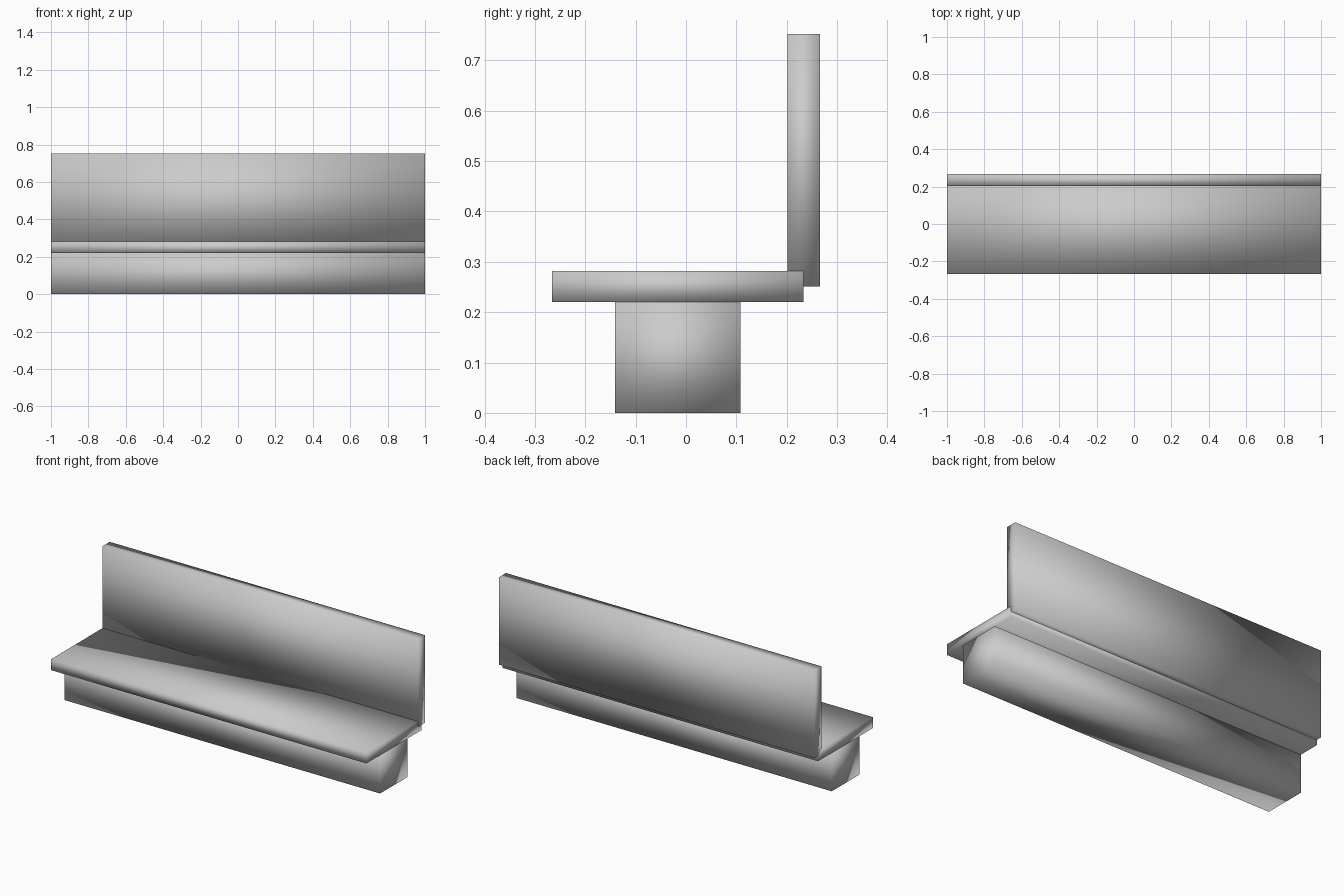
import bpy
from mathutils import Vector

if "Cube" in bpy.data.objects:
    bpy.data.objects.remove(bpy.data.objects["Cube"], do_unlink=True)

# Single grey finish
GREY = (0.6, 0.6, 0.6, 1.0)
grey = bpy.data.materials.new("plain grey")
grey.use_nodes = True
grey.diffuse_color = GREY
grey.node_tree.nodes["Principled BSDF"].inputs["Base Color"].default_value = GREY

LENGTH = 2.0


def slab(name, y_range, z_range):
    """Full-length smooth-shaded block spanning the given depth and height."""
    (y0, y1), (z0, z1) = y_range, z_range
    bpy.ops.mesh.primitive_cube_add(size=1, location=(0, (y0 + y1) / 2, (z0 + z1) / 2))
    obj = bpy.context.object
    obj.name = obj.data.name = name
    size = Vector((LENGTH, y1 - y0, z1 - z0))
    for v in obj.data.vertices:
        v.co = v.co * size
    obj.data.materials.append(grey)
    # Shading runs softly across every edge of the block
    bpy.ops.object.shade_smooth()
    return obj


# Plinth, overhanging seat, and upright back set into the seat's rear edge
slab("base", (-0.141, 0.108), (0.0, 0.22))
slab("seat", (-0.266, 0.233), (0.22, 0.282))
slab("backrest", (0.202, 0.266), (0.251, 0.752))
